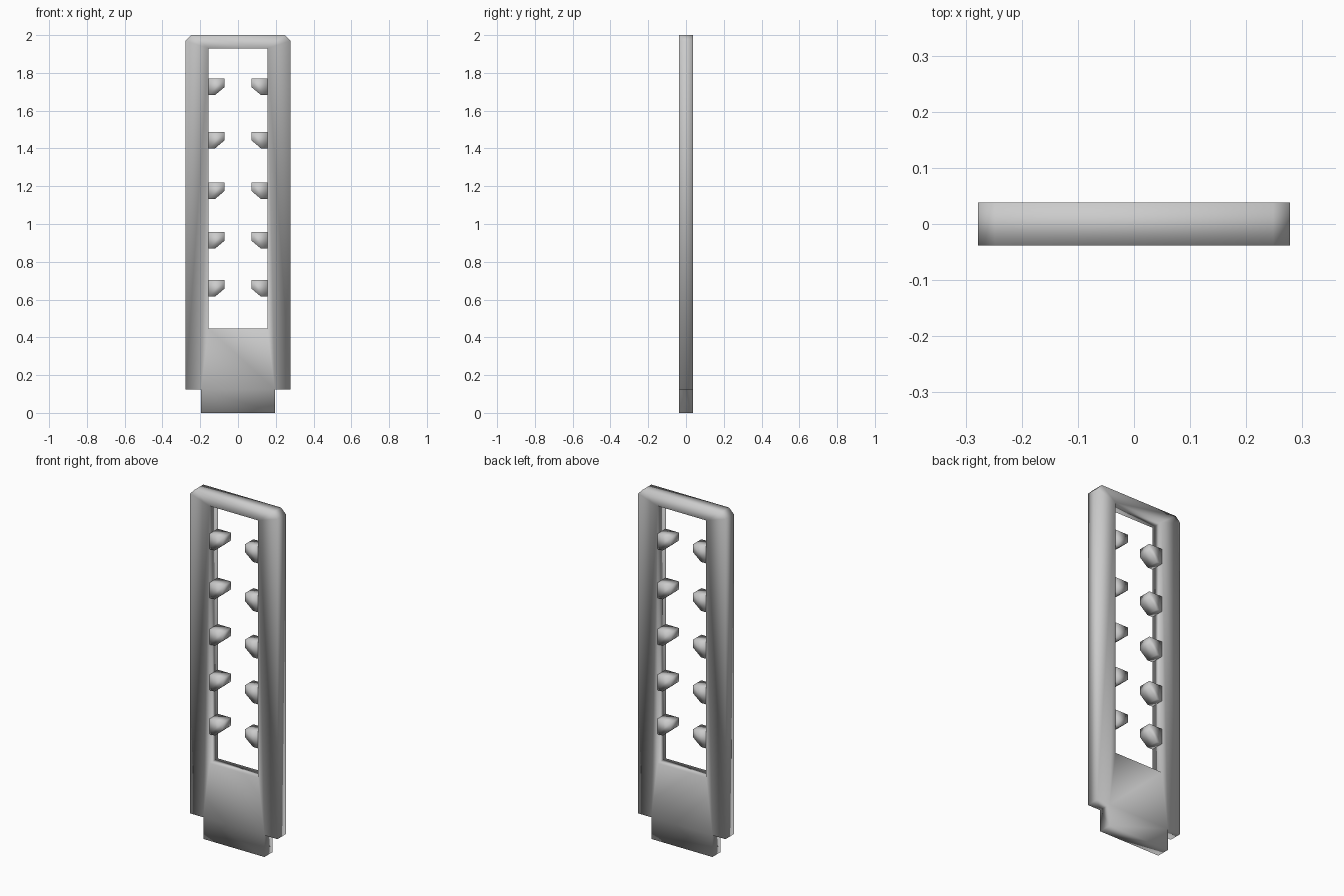
import bpy, bmesh

cube = bpy.data.objects.get("Cube")
if cube:
    bpy.data.objects.remove(cube, do_unlink=True)

DEPTH = 0.038  # half thickness of the plate

grey = bpy.data.materials.new("plain grey")
grey.use_nodes = True
colour = (0.6, 0.6, 0.6, 1)
grey.diffuse_color = colour
grey.node_tree.nodes["Principled BSDF"].inputs["Base Color"].default_value = colour


def extrude_panels(name, points, panels):
    """Thicken flat panels, given in x and z, into a smooth solid."""
    bm = bmesh.new()
    verts = {k: bm.verts.new((x, -DEPTH, z)) for k, (x, z) in points.items()}
    for panel in panels:
        bm.faces.new([verts[k] for k in panel])
    bmesh.ops.recalc_face_normals(bm, faces=bm.faces)
    front = bm.faces[:]
    copy = bmesh.ops.duplicate(bm, geom=bm.verts[:] + bm.edges[:] + front)
    twin = copy["vert_map"]
    for v in verts.values():
        twin[v].co.y = DEPTH
    # Close the rim between the front and the back
    for e in [e for f in front for e in f.edges if e.is_boundary]:
        a, b = e.verts
        bm.faces.new((a, b, twin[b], twin[a]))
    bmesh.ops.recalc_face_normals(bm, faces=bm.faces)
    for f in bm.faces:
        f.smooth = True
    mesh = bpy.data.meshes.new(name)
    bm.to_mesh(mesh)
    bm.free()
    mesh.materials.append(grey)
    obj = bpy.data.objects.new(name, mesh)
    bpy.context.collection.objects.link(obj)
    return obj


# Frame: chamfered top corners, open window and a narrow tab at the foot
half = {
    "foot": (0.278, 0.125), "shoulder": (0.278, 1.97), "crown": (0.248, 2.0),
    "notch": (0.195, 0.125), "tab": (0.195, 0.0),
    "sill": (0.155, 0.446), "head": (0.155, 1.93),
}
points = {}
panels = []
for side, s in (("L", 1), ("R", -1)):
    for k, (x, z) in half.items():
        points[k + side] = (s * x, z)
    for panel in (("foot", "shoulder", "head"), ("foot", "head", "notch"),
                  ("notch", "head", "sill"), ("shoulder", "crown", "head")):
        panels.append([k + side for k in panel])
for low, high in (("tab", "notch"), ("notch", "sill"), ("head", "crown")):
    panels.append([low + "L", low + "R", high + "R", high + "L"])
extrude_panels("frame", points, panels)

# Teeth: five pairs along the inner sides of the window
for i, top in enumerate((0.703, 0.957, 1.22, 1.488, 1.77)):
    for side, s in (("left", 1), ("right", -1)):
        profile = [(0.155, 0), (0.071, 0), (0.071, -0.045),
                   (0.122, -0.088), (0.155, -0.088)]
        corners = {n: (s * x, top + z) for n, (x, z) in enumerate(profile)}
        extrude_panels(f"tooth_{side}_{i + 1}", corners, [list(corners)])
